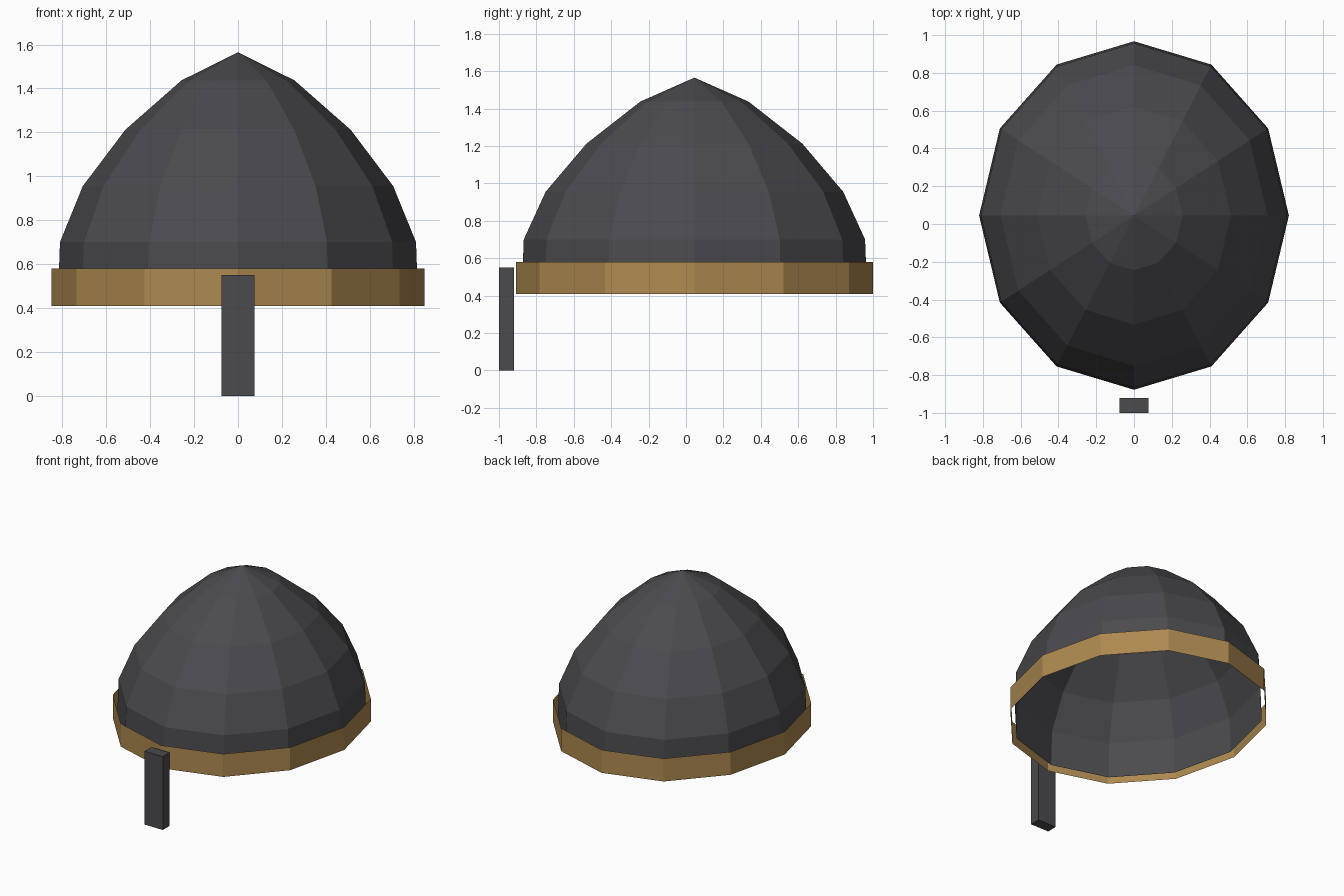
import bpy, bmesh, math

if "Cube" in bpy.data.objects:
    bpy.data.objects.remove(bpy.data.objects["Cube"])

CENTRE_Y, RATIO, SIDES = 0.045, 1.125, 12


def material(name, rgb):
    m = bpy.data.materials.new(name)
    m.diffuse_color = (*rgb, 1)
    m.use_nodes = True
    m.node_tree.nodes["Principled BSDF"].inputs["Base Color"].default_value = m.diffuse_color
    return m


def finish(name, bm, mat):
    bm.normal_update()
    me = bpy.data.meshes.new(name)
    bm.to_mesh(me)
    bm.free()
    me.materials.append(mat)
    ob = bpy.data.objects.new(name, me)
    bpy.context.collection.objects.link(ob)
    return ob


def lathe(name, rings, mat, apex=None):
    """Open oval shell through (x radius, y radius, z) rings, with an optional tip."""
    bm = bmesh.new()
    rows = []
    for rx, ry, z in rings:
        rows.append([bm.verts.new((rx * math.cos(a), CENTRE_Y + ry * math.sin(a), z))
                     for a in (2 * math.pi * i / SIDES for i in range(SIDES))])
    for low, high in zip(rows, rows[1:]):
        for i in range(SIDES):
            j = (i + 1) % SIDES
            bm.faces.new((low[i], low[j], high[j], high[i]))
    if apex is not None:
        tip = bm.verts.new((0, CENTRE_Y, apex))
        for i in range(SIDES):
            bm.faces.new((rows[-1][i], rows[-1][(i + 1) % SIDES], tip))
    return finish(name, bm, mat)


steel = material("dark steel", (0.07, 0.07, 0.078))
bronze = material("bronze", (0.42, 0.25, 0.08))

# Helmet bowl, open underneath
profile = [(0.82, 0.44), (0.811, 0.70), (0.707, 0.955), (0.513, 1.212), (0.257, 1.437)]
lathe("helmet_bowl", [(r, r * RATIO, z) for r, z in profile], steel, apex=1.565)

# Thin brow band standing clear of the bowl
lathe("brow_band", [(0.85, 0.955, 0.408), (0.85, 0.955, 0.58)], bronze)

# Nose guard bar
bm = bmesh.new()
bmesh.ops.create_cube(bm, size=1)
for v in bm.verts:
    v.co = (v.co.x * 0.152, -0.96 + v.co.y * 0.08, 0.275 + v.co.z * 0.55)
finish("nose_guard", bm, steel)
